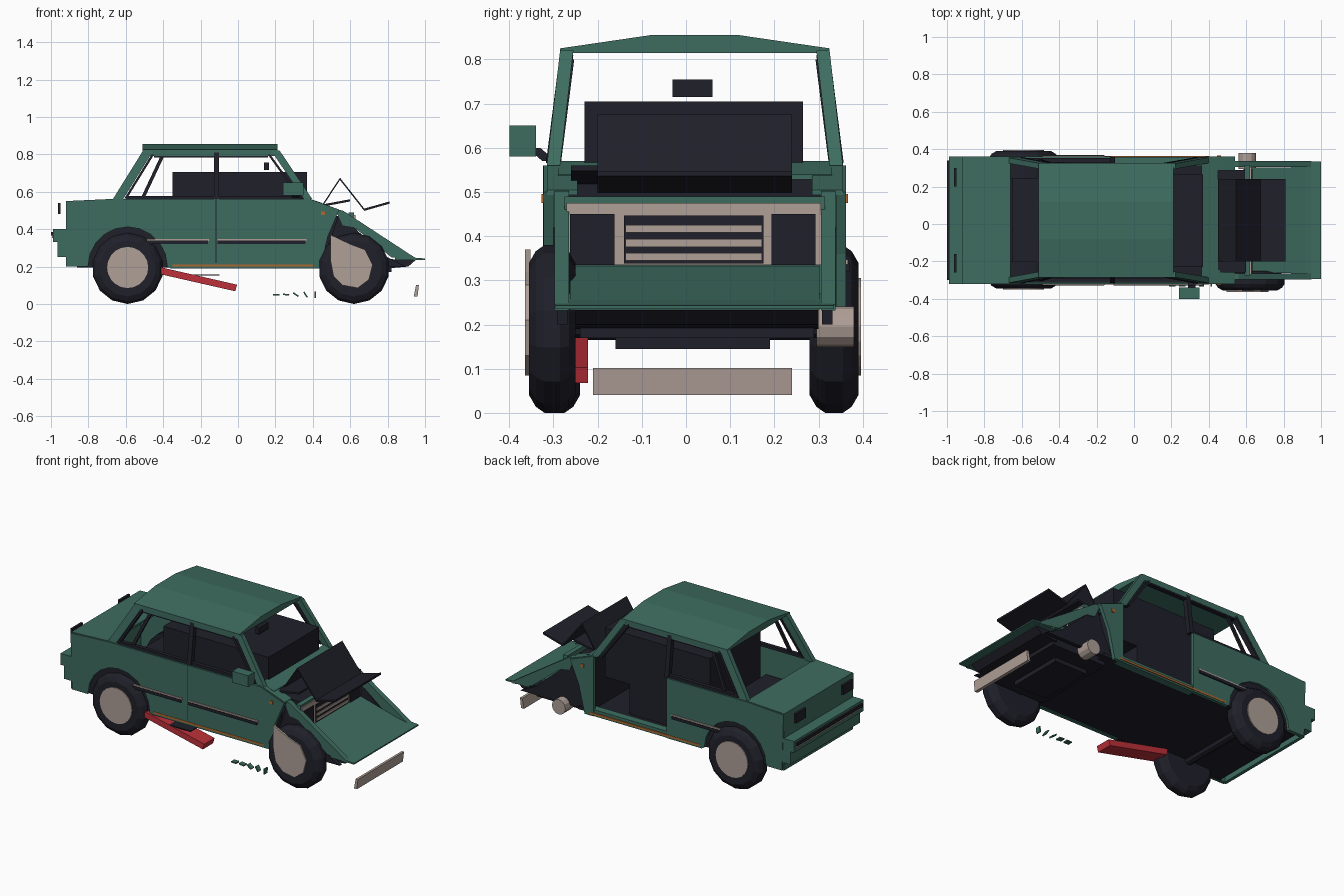
import bpy, bmesh, math

if "Cube" in bpy.data.objects:
    bpy.data.objects.remove(bpy.data.objects["Cube"])

def mat(name, r, g, b):
    m = bpy.data.materials.new(name)
    m.diffuse_color = (r, g, b, 1)
    m.use_nodes = True
    m.node_tree.nodes["Principled BSDF"].inputs["Base Color"].default_value = m.diffuse_color
    return m

GREEN = mat("green paint", .048, .152, .116)
DARK = mat("dark rubber", .014, .014, .023)
TAUPE = mat("dull chrome", .43, .35, .31)
RED = mat("red panel", .50, .030, .042)
RUST = mat("orange rust", .42, .14, .03)
C = .02  # the car body's centre line in y

def finish(name, bm, m):
    bmesh.ops.recalc_face_normals(bm, faces=bm.faces)
    me = bpy.data.meshes.new(name)
    bm.to_mesh(me)
    bm.free()
    me.materials.append(m)
    o = bpy.data.objects.new(name, me)
    bpy.context.collection.objects.link(o)
    return o

def prism(name, pts, a, b, m, axis='y'):
    """Extrude a flat outline (x,z along y, or y,z along x) from a to b."""
    bm = bmesh.new()
    def place(p, t):
        return (p[0], t, p[1]) if axis == 'y' else (t, p[0], p[1])
    lo = [bm.verts.new(place(p, a)) for p in pts]
    hi = [bm.verts.new(place(p, b)) for p in pts]
    bm.faces.new(lo)
    bm.faces.new(hi)
    n = len(pts)
    for i in range(n):
        bm.faces.new((lo[i], lo[(i + 1) % n], hi[(i + 1) % n], hi[i]))
    return finish(name, bm, m)

def box(name, x0, x1, y0, y1, z0, z1, m):
    return prism(name, [(x0, z0), (x1, z0), (x1, z1), (x0, z1)], y0, y1, m)

def sheet(name, path, y0, y1, m, t=.012):
    """Bent plate following an x,z path."""
    return prism(name, path + [(x, z - t) for x, z in reversed(path)], y0, y1, m)

def beam(name, p, q, w, d, m):
    """Bar between two points; w along x, d along y."""
    bm = bmesh.new()
    ends = []
    for e in (p, q):
        ends.append([bm.verts.new((e[0] + i * w / 2, e[1] + j * d / 2, e[2]))
                     for i, j in ((-1, -1), (1, -1), (1, 1), (-1, 1))])
    for e in ends:
        bm.faces.new(e)
    for i in range(4):
        k = (i + 1) % 4
        bm.faces.new((ends[0][i], ends[0][k], ends[1][k], ends[1][i]))
    return finish(name, bm, m)

def lathe(name, x, z, prof, m, n=14):
    """Round part about the y direction; prof lists (y, radius)."""
    bm = bmesh.new()
    rings = [[bm.verts.new((x + r * math.sin(i * math.tau / n), y, z + r * math.cos(i * math.tau / n)))
              for i in range(n)] for y, r in prof]
    bm.faces.new(rings[0])
    bm.faces.new(rings[-1])
    for a, b in zip(rings, rings[1:]):
        for i in range(n):
            k = (i + 1) % n
            bm.faces.new((a[i], a[k], b[k], b[i]))
    return finish(name, bm, m)

def arch(x, r, n=10):
    return [(x + r * math.cos(math.pi * i / n), .2 + r * math.sin(math.pi * i / n)) for i in range(n + 1)]

# Lower body sides: the far one lacks its front door
rear_outline = arch(-.59, .212) + [(-.91, .2), (-.92, .545), (-.66, .56)]
prism("near_body_side", rear_outline + [(.38, .56), (.54, .5), (.48, .36), (.44, .19), (-.36, .19)], -.322, -.3, GREEN)
prism("far_rear_side", rear_outline + [(-.12, .56), (-.12, .19), (-.36, .19)], .34, .362, GREEN)
prism("far_front_fender", [(.38, .19), (.38, .56), (.54, .5), (.48, .36), (.44, .19)], .34, .362, GREEN)
box("far_sill", -.13, .4, .31, .358, .19, .23, GREEN)

# Floor, tail and boot lid
box("floor_pan", -.86, .5, -.3, .34, .195, .215, DARK)
box("front_floor", .45, .82, -.24, .29, .17, .225, DARK)
prism("front_undertray", [(.8, .19), (.91, .2), (.95, .235), (.8, .24)], -.25, .3, DARK)
box("gearbox", .5, .72, -.16, .19, .145, .2, DARK)
box("tail_panel", -.92, -.9, -.315, .355, .2, .545, GREEN)
sheet("boot_lid", [(-.92, .55), (-.66, .562)], -.315, .355, GREEN)
box("rear_bumper_upper", -.99, -.91, -.32, .36, .33, .4, GREEN)
box("rear_bumper_lower", -.965, -.91, -.32, .36, .25, .33, GREEN)
box("rear_bumper_strip", -1, -.988, -.3, .34, .365, .385, DARK)
box("rear_bumper_chrome", -.995, -.985, -.3, .34, .353, .365, TAUPE)
for y in (-.26, .2):
    box("tail_light", -.962, -.948, y, y + .1, .48, .54, DARK)

# Roof shell and greenhouse pillars
prism("roof", [(-.285, .79), (-.285, .825), (-.08, .855), (.12, .855), (.325, .825), (.325, .79),
               (.30, .79), (.30, .815), (-.26, .815), (-.26, .79)], -.51, .21, GREEN, 'x')
for s, tag in ((-1, "near"), (1, "far")):
    lo, hi = C + s * .32, C + s * .29
    beam(tag + "_front_pillar", (.375, lo, .56), (.20, hi, .82), .045, .03, GREEN)
    beam(tag + "_rear_pillar", (-.645, lo, .555), (-.48, hi, .82), .055, .03, GREEN)
    beam(tag + "_middle_pillar", (-.115, lo, .56), (-.115, hi, .81), .028, .03, DARK)
    beam(tag + "_quarter_bar", (-.51, lo, .565), (-.4, hi, .80), .02, .014, DARK)
    beam(tag + "_rear_window_trim", (-.60, lo, .565), (-.455, hi, .80), .014, .034, DARK)
    beam(tag + "_front_window_trim", (.335, lo, .565), (.165, hi, .80), .014, .034, DARK)
    box(tag + "_top_window_trim", -.45, .16, hi - .013, hi + .013, .782, .795, DARK)
    box(tag + "_belt_trim", -.60, .33 if s < 0 else -.11, lo - .012, lo + .012, .56, .578, DARK)
    # Fender tops and crumpled wings
    f0, f1 = sorted((C + s * .335, C + s * .265))
    sheet(tag + "_fender_top", [(.36, .57), (.54, .505)], f0, f1, GREEN)
    w0, w1 = sorted((C + s * .318, C + s * .285))
    prism(tag + "_crumpled_wing", [(.52, .505), (.56, .5), (.95, .245), (.95, .232), (.82, .25),
                                   (.72, .33), (.62, .41), (.56, .42)], w0, w1, GREEN)
    # Wheel housings
    h0, h1 = sorted((C + s * .328, C + s * .22))
    prism(tag + "_rear_arch", arch(-.59, .22), h0, h1, DARK)
    g0, g1 = sorted((C + s * .312, C + s * .288))
    prism(tag + "_front_housing", [(.43, .2), (.5, .36), (.54, .49), (.58, .46), (.64, .39), (.8, .25), (.9, .2)],
          g0, g1, DARK)
    o = C + s * .343
    box(tag + "_indicator", .445, .465, o - .004, o + .004, .475, .495, RUST)
    # Side rubbing strips
    box(tag + "_rear_strip", -.49, -.16, o - .007, o + .007, .32, .338, DARK)
    box(tag + "_rear_strip_chrome", -.49, -.155, o - .004, o + .004, .336, .347, TAUPE)
    if s < 0:
        box("near_front_strip", -.11, .36, o - .007, o + .007, .32, .338, DARK)
        box("near_front_strip_chrome", -.11, .365, o - .004, o + .004, .336, .347, TAUPE)
    r = C + s * .339
    box(tag + "_sill_rust", -.35, .4, r - .005, r + .005, .2, .212, RUST)
box("near_door_gap", -.12, -.116, -.324, -.32, .22, .56, DARK)

# Cabin
box("seats", -.35, .2, -.23, .265, .215, .705, DARK)
box("dashboard", .2, .37, -.23, .265, .4, .705, DARK)
box("rear_shelf", -.65, -.35, -.28, .32, .38, .4, DARK)
box("rear_view_mirror", .14, .165, -.03, .06, .715, .755, DARK)
box("side_mirror", .24, .35, -.4, -.34, .58, .65, GREEN)
beam("side_mirror_arm", (.31, -.31, .57), (.31, -.345, .6), .04, .03, DARK)

# Engine bay and crushed front
sheet("cowl", [(.36, .57), (.45, .54)], -.29, .33, GREEN)
box("firewall", .40, .44, -.29, .33, .2, .535, DARK)
box("engine", .44, .58, -.2, .24, .2, .47, DARK)
box("nose_panel", .59, .62, -.275, .315, .23, .49, GREEN)
box("grille_frame", .62, .627, -.27, .305, .335, .475, TAUPE)
for y in (-.262, .193):
    box("headlight", .625, .633, y, y + .1, .335, .45, DARK)
box("grille", .625, .632, -.14, .175, .338, .447, DARK)
for z in (.345, .376, .408):
    box("grille_slat", .63, .637, -.137, .172, z, z + .017, TAUPE)
sheet("crushed_nose_floor", [(.61, .335), (.95, .245)], -.262, .302, GREEN)
prism("front_lip", [(.84, .27), (.95, .247), (1, .243), (1, .235), (.84, .235)], -.295, .335, GREEN)
# Buckled bonnet
sheet("folded_bonnet", [(.45, .53), (.545, .675), (.675, .51), (.81, .548)], -.2, .24, DARK)
sheet("bonnet_flap", [(.44, .53), (.6, .56)], -.26, .24, DARK)

# Wheels: the far front one is gone, leaving its drum
for tag, x, y0, y1, s in (("near_rear", -.59, -.345, -.24, -1), ("near_front", .62, -.355, -.25, -1),
                          ("far_rear", -.59, .28, .39, 1)):
    lathe(tag + "_tyre", x, .19, [(y0, .15), (y0 + .015, .176), (y0 + .035, .19), (y1 - .035, .19),
                                  (y1 - .015, .176), (y1, .15)], DARK)
    face = y0 if s < 0 else y1
    if tag != "near_front":
        lathe(tag + "_hub", x, .195, [(face - .006, .11), (face + .006, .11)], TAUPE, 20)
prism("bent_front_hub", [(.495, .37), (.60, .32), (.68, .29), (.72, .21), (.7, .13), (.64, .085),
                         (.56, .1), (.51, .15), (.495, .23)], -.364, -.352, TAUPE)
lathe("far_brake_drum", .605, .195, [(.295, .046), (.38, .046)], TAUPE, 12)
lathe("front_axle", .61, .195, [(-.26, .025), (.31, .025)], DARK, 8)
lathe("rear_axle", -.59, .19, [(-.26, .025), (.3, .025)], DARK, 8)

# Debris: hanging red panel, dark strip, fallen bumper, paint flakes
prism("hanging_red_panel", [(-.43, .2), (-.42, .16), (-.015, .068), (-.005, .103)], -.322, -.222, RED)
box("hanging_strip", -.35, -.1, -.32, -.25, .152, .158, DARK)
prism("fallen_bumper", [(.94, .04), (.96, .04), (.967, .102), (.952, .102)], -.21, .24, TAUPE)
for i, a in enumerate((0, -.1, -.6, -1, 1.5)):
    x, u, v = .205 + i * .052, math.cos(a), math.sin(a)
    prism("paint_flake", [(x + p * u - q * v, .05 + p * v + q * u) for p, q in
                          ((-.017, -.004), (.017, -.004), (.017, .004), (-.017, .004))], -.335, -.305, GREEN)
